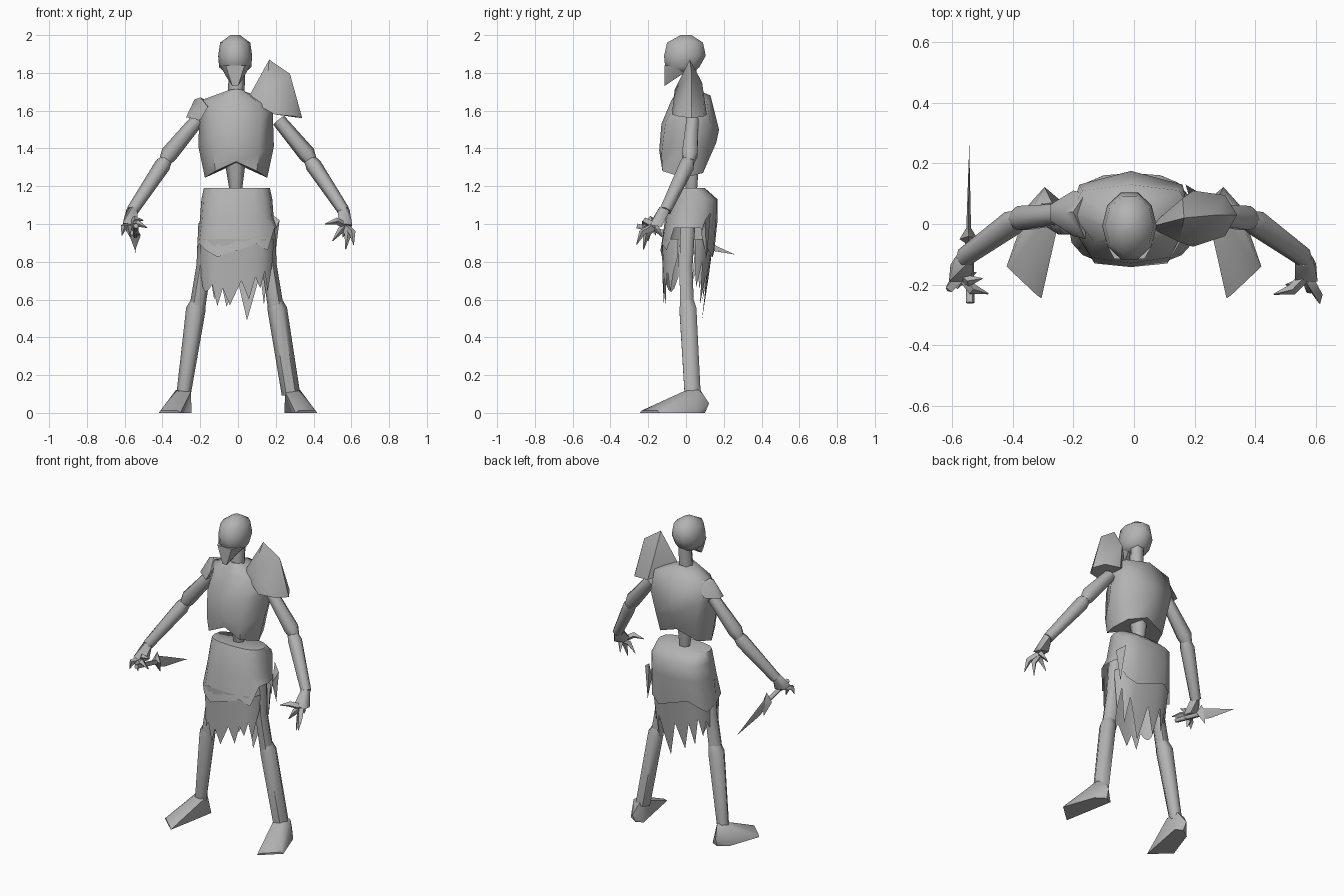
import bpy, bmesh, math
from mathutils import Vector

if "Cube" in bpy.data.objects:
    bpy.data.objects.remove(bpy.data.objects["Cube"])

bone = bpy.data.materials.new("grey_bone")
bone.diffuse_color = (0.45, 0.45, 0.45, 1)
bone.use_nodes = True
bone.node_tree.nodes["Principled BSDF"].inputs["Base Color"].default_value = bone.diffuse_color


def finish(name, bm, angle=60, doubles=True):
    if doubles:
        bmesh.ops.remove_doubles(bm, verts=bm.verts, dist=0.0005)
    bmesh.ops.recalc_face_normals(bm, faces=bm.faces)
    me = bpy.data.meshes.new(name)
    bm.to_mesh(me)
    bm.free()
    me.materials.append(bone)
    me.shade_smooth()
    me.set_sharp_from_angle(angle=math.radians(angle))
    ob = bpy.data.objects.new(name, me)
    bpy.context.collection.objects.link(ob)
    return ob


def loft(name, rings, caps=(True, True), closed=True, angle=60):
    bm = bmesh.new()
    vs = [[bm.verts.new(p) for p in r] for r in rings]
    n = len(rings[0])
    for a, b in zip(vs, vs[1:]):
        for i in range(n if closed else n - 1):
            j = (i + 1) % n
            bm.faces.new((a[i], a[j], b[j], b[i]))
    if caps[0]:
        bm.faces.new(vs[0])
    if caps[1]:
        bm.faces.new(vs[-1])
    return finish(name, bm, angle)


def hull(name, pts, angle=50):
    bm = bmesh.new()
    for p in pts:
        bm.verts.new(p)
    res = bmesh.ops.convex_hull(bm, input=bm.verts)
    junk = [v for v in bm.verts if not v.link_faces]
    bmesh.ops.delete(bm, geom=junk, context='VERTS')
    return finish(name, bm, angle)


def tube(name, path, radii, n=6):
    """Tapered limb following a path of points."""
    path = [Vector(p) for p in path]
    d = (path[-1] - path[0]).normalized()
    u = d.cross(Vector((0, 1, 0.01))).normalized()
    v = d.cross(u)
    rings = [[p + r * (math.cos(2 * math.pi * k / n) * u + math.sin(2 * math.pi * k / n) * v)
              for k in range(n)] for p, r in zip(path, radii)]
    return loft(name, rings)


def mirrored(half, cx=-0.01):
    """Full ring from a front-to-back half profile."""
    return ([(cx + x, y, z) for x, y, z in half]
            + [(cx - x, y, z) for x, y, z in half[-2:0:-1]])


# Skull and jaw
cx = -0.015
skull = []
for z, w, yf, yb in [(2.0, .025, -.03, .03), (1.96, .08, -.105, .095), (1.89, .09, -.122, .11),
                     (1.83, .085, -.115, .075), (1.80, .05, -.07, .04)]:
    yc, h = (yf + yb) / 2, (yb - yf) / 2
    skull.append([(cx + w * math.cos(k * math.pi / 5), yc + h * math.sin(k * math.pi / 5), z)
                  for k in range(10)])
loft("skull", skull)
hull("jaw", [(cx + s * x, y, z) for s in (-1, 1) for x, y, z in
             [(.08, -.06, 1.84), (.05, -.115, 1.84), (.015, -.115, 1.73), (.05, -.01, 1.80),
              (.045, -.09, 1.775)]])
tube("neck", [(-.005, .02, 1.84), (-.01, .01, 1.67)], [.042, .045])

# Rib cage with arched lower rim
chest = [
    [(0, -.12, 1.33), (.11, -.125, 1.28), (.165, -.01, 1.245), (.13, .09, 1.27), (0, .11, 1.32)],
    [(0, -.142, 1.39), (.12, -.13, 1.37), (.2, 0, 1.41), (.14, .12, 1.39), (0, .16, 1.43)],
    [(0, -.13, 1.53), (.13, -.11, 1.53), (.195, .02, 1.56), (.17, .13, 1.53), (0, .175, 1.5)],
    [(0, -.08, 1.65), (.12, -.06, 1.64), (.2, .04, 1.65), (.16, .11, 1.65), (0, .13, 1.68)],
    [(0, -.04, 1.715), (.035, -.03, 1.71), (.05, 0, 1.70), (.04, .05, 1.70), (0, .06, 1.71)],
]
loft("rib_cage", [mirrored(r) for r in chest])
tube("spine", [(-.015, .02, 1.36), (-.012, .03, 1.17)], [.06, .032])

# Shoulder armour
hull("small_shoulder_cap", [(-.16, -.05, 1.62), (-.16, .10, 1.65), (-.20, .04, 1.67), (-.23, .04, 1.66),
                            (-.275, .01, 1.565), (-.275, .065, 1.565), (-.2, -.04, 1.55),
                            (-.2, .11, 1.57)])
hull("large_shoulder_plate", [(.165, .02, 1.87), (.275, .03, 1.795), (.34, .03, 1.56), (.30, .095, 1.57),
                              (.30, -.04, 1.57), (.195, -.075, 1.58), (.195, .11, 1.58),
                              (.05, -.01, 1.66), (.16, .085, 1.75), (.15, -.06, 1.71)])

# Arms
for side, s in (("left", -1), ("right", 1)):
    tube(side + "_upper_arm", [(s * .215, .035, 1.55), (s * .365, .02, 1.37), (s * .39, .015, 1.33)],
         [.037, .046, .032])
    tube(side + "_forearm", [(s * .37, .02, 1.355), (s * .40, .005, 1.31), (s * .56, -.11, 1.07)],
         [.028, .043, .032])

# Hands: palm plus bent pointed fingers
def hand(side, s, tips):
    w, k = Vector((s * .56, -.11, 1.08)), Vector((s * .57, -.17, .995))
    hull(side + "_palm", [w + Vector(o) for o in ((.03, 0, 0), (-.03, 0, 0), (0, .03, 0), (0, -.03, .01))]
         + [k + Vector(o) for o in ((.035, -.02, 0), (-.04, -.02, .01), (.03, .04, -.01), (-.035, .035, 0))])
    for i, t in enumerate(tips):
        t = Vector(t)
        a = k.lerp(t, .1)
        mid = k.lerp(t, .55) + Vector((s * .012, -.012, .018))
        tube(f"{side}_finger_{i + 1}", [a, mid, t], [.02, .018, .002], 4)

hand("right", 1, [(.612, -.262, .89), (.57, -.225, .865), (.50, -.2, .91), (.555, -.125, .93),
                  (.46, -.232, 1.0)])
hand("left", -1, [(-.615, -.22, .94), (-.57, -.2, .93), (-.52, -.16, .94), (-.48, -.23, .98),
                  (-.5, -.18, 1.02)])

# Dagger pointing backwards
tube("dagger_handle", [(-.54, -.26, .99), (-.543, -.03, .935)], [.014, .014], 6)
hull("dagger_guard", [(-.545, -.04, 1.0), (-.545, -.01, .86), (-.575, -.05, .94), (-.515, -.05, .94),
                      (-.545, .0, .93), (-.545, -.07, .945)])
hull("dagger_blade", [(-.545, -.02, .965), (-.545, -.03, .90), (-.553, -.02, .935), (-.537, -.02, .935),
                      (-.545, .06, .93), (-.545, .04, .875), (-.543, .26, .838)])

# Legs and wedge feet
for side, s, hip, knee, ankle, r in (("left", -1, .165, .215, .288, .032),
                                     ("right", 1, .15, .20, .28, .043)):
    tube(side + "_thigh", [(s * hip, .01, 1.0), (s * (hip + .015), 0, .78), (s * knee, .005, .56)],
         [.045, .04, .042])
    tube(side + "_shin", [(s * (knee - .01), .005, .61), (s * (knee + .008), .01, .55), (s * ankle, .035, .1)],
         [.035, .052, r + .006])
    hull(side + "_foot", [(s * x, y, z) for x, y, z in
                          [(.305, -.245, 0), (.42, -.14, 0), (.32, -.235, .012), (.41, -.15, .012),
                           (.245, .08, 0), (.29, .10, 0), (.35, .06, 0), (.295, .122, .05),
                           (.25, .0, .11), (.27, .07, .13), (.33, .06, .12), (.315, -.01, .115)]])

# Skirt shell
def skirt_point(deg, w, yf, yb):
    c, n = math.cos(math.radians(deg)), math.sin(math.radians(deg))
    f = lambda t: math.copysign(abs(t) ** .75, t)
    return -.006 + w * f(c), (yf + yb) / 2 + (yb - yf) / 2 * f(n)

def hem(deg):
    if deg < 40 or deg > 325:
        return .98
    return .86 + .035 * math.sin(math.radians(deg * 4))

degs = [k * 22.5 for k in range(16)]
rings = []
for z, w, yf, yb in [(1.19, .175, -.06, .10), (1.13, .188, -.085, .168), (1.03, .195, -.11, .168),
                     (None, .212, -.135, .15)]:
    rings.append([(*skirt_point(d, w, yf, yb), z or hem(d)) for d in degs])
loft("skirt", rings, caps=(True, False))

# Ragged cloth strips below the hem
def rag(name, start, end, bottoms):
    top, low = [], []
    for i, zb in enumerate(bottoms):
        d = start + (end - start) * i / (len(bottoms) - 1)
        t = (.92 - zb) / .4
        top.append((*skirt_point(d, .20, -.128, .146), .92))
        low.append((*skirt_point(d, .20 - .015 * t, -.135 + .02 * t, .15 - .06 * t), zb))
    loft(name, [top, low], caps=(False, False), closed=False)

rag("front_rags", 192, 345, [.72, .66, .64, .65, .68, .565, .66, .57, .70, .60, .72, .66, .75, .64, .74, .82])
rag("back_rags", 12, 168, [.88, .66, .80, .57, .74, .62, .49, .72, .56, .74, .60, .78, .66, .76, .70])

# Loose flap at the hip
hull("hip_flap", [(.17, .13, 1.06), (.22, .10, 1.02), (.195, .11, .82), (.185, .08, .95)])
